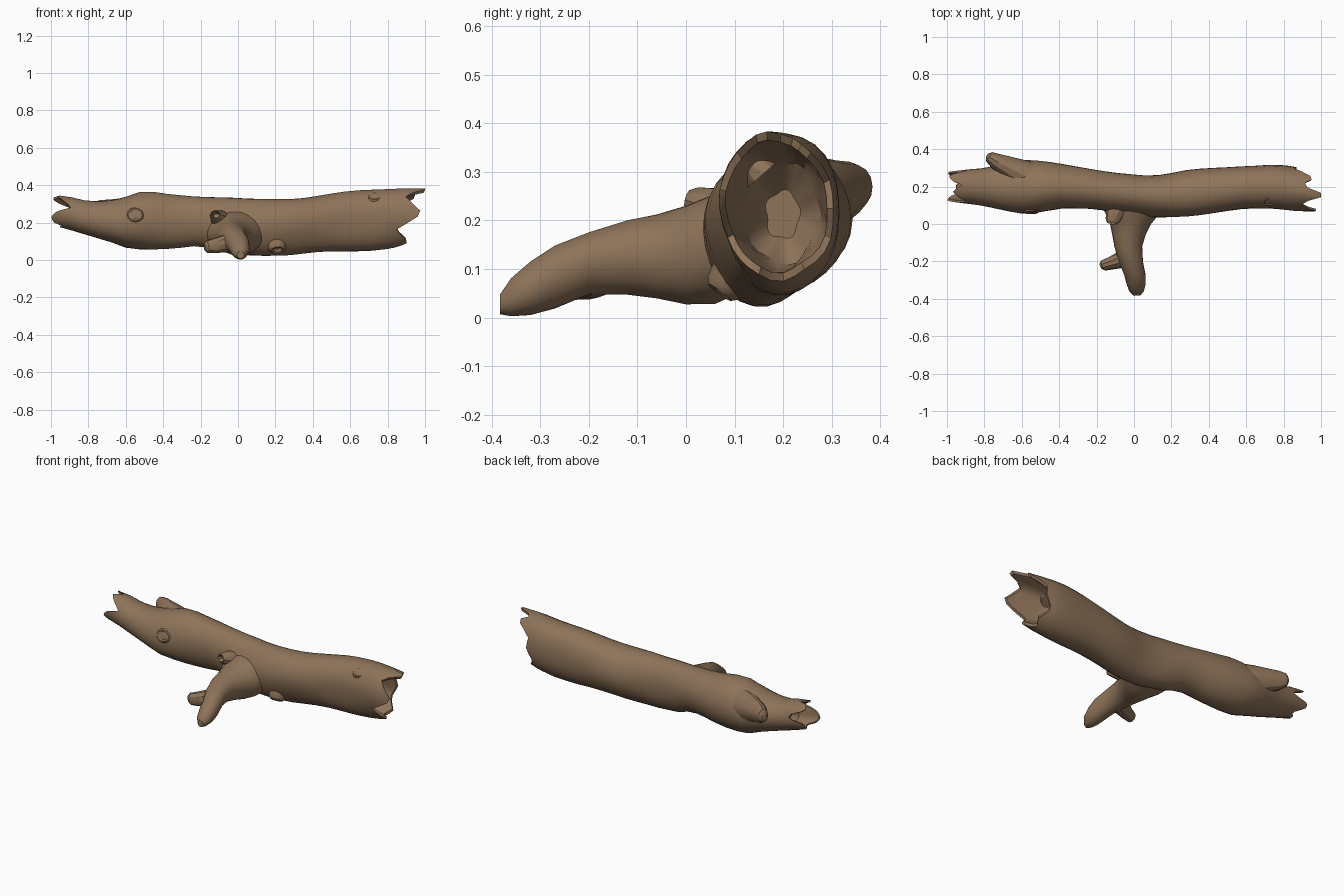
import bpy, bmesh, math
from mathutils import Vector, noise

if "Cube" in bpy.data.objects:
    bpy.data.objects.remove(bpy.data.objects["Cube"])

bark = bpy.data.materials.new("brown bark")
bark.diffuse_color = (0.27, 0.172, 0.1, 1)
bark.use_nodes = True
bark.node_tree.nodes["Principled BSDF"].inputs["Base Color"].default_value = bark.diffuse_color

SIDES = 30


def lerp_table(table, t):
    """Linear interpolation in rows of (key, values...)."""
    if t <= table[0][0]:
        return table[0][1:]
    for a, b in zip(table, table[1:]):
        if t <= b[0]:
            f = (t - a[0]) / (b[0] - a[0])
            return [p + (q - p) * f for p, q in zip(a[1:], b[1:])]
    return table[-1][1:]


def bark_noise(p, amount):
    return 1 + amount * noise.noise(Vector((p.x * 3, p.y * 7, p.z * 7)))


def skin(name, rings, angle=30):
    """Bridge closed rings of points, cap both ends."""
    bm = bmesh.new()
    vr = [[bm.verts.new(p) for p in ring] for ring in rings]
    n = len(vr[0])
    for a, b in zip(vr, vr[1:]):
        for i in range(n):
            j = (i + 1) % n
            bm.faces.new((a[i], a[j], b[j], b[i]))
    for ring in (vr[0], vr[-1]):
        c = sum((v.co for v in ring), Vector()) / n
        cv = bm.verts.new(c)
        for i in range(n):
            bm.faces.new((ring[i], ring[(i + 1) % n], cv))
    bmesh.ops.recalc_face_normals(bm, faces=bm.faces)
    me = bpy.data.meshes.new(name)
    bm.to_mesh(me)
    bm.free()
    me.materials.append(bark)
    ob = bpy.data.objects.new(name, me)
    bpy.context.collection.objects.link(ob)
    bpy.ops.object.select_all(action='DESELECT')
    ob.select_set(True)
    bpy.context.view_layer.objects.active = ob
    bpy.ops.object.shade_smooth_by_angle(angle=math.radians(angle))
    return ob


def limb(name, axis, sections, sides=14, rough=0.12):
    """Loft of ellipses (x, y, z, half width, half height) across a fixed axis."""
    axis = Vector(axis).normalized()
    side = axis.cross(Vector((0, 0, 1))).normalized()
    up = side.cross(axis)
    rings = []
    for x, y, z, w, h in sections:
        c = Vector((x, y, z))
        ring = []
        for i in range(sides):
            a = math.tau * i / sides
            d = side * w * math.cos(a) + up * h * math.sin(a)
            ring.append(c + d * bark_noise(c + d, rough))
        rings.append(ring)
    return skin(name, rings)


# Trunk outline: x, y min, y max, z min, z max
trunk = [
    (-1.0, .115, .285, .175, .35), (-.92, .11, .29, .165, .34),
    (-.8, .10, .295, .13, .315), (-.7, .08, .315, .095, .32),
    (-.6, .06, .335, .06, .34), (-.5, .06, .33, .05, .37),
    (-.4, .075, .32, .06, .355), (-.2, .075, .29, .085, .335),
    (-.08, .055, .275, .045, .33), (.05, .035, .262, .03, .325),
    (.15, .033, .262, .03, .33), (.3, .045, .29, .03, .335),
    (.5, .07, .305, .048, .355), (.6, .08, .315, .053, .365),
    (.75, .08, .325, .058, .37), (.85, .068, .31, .07, .375),
    (1.0, .065, .29, .085, .385)]

# Broken ends: angle in degrees (0 = back, 90 = top, 180 = front), x reached
right_end = [(0, .87), (25, .86), (50, .95), (62, .95), (78, .89), (95, 1.0),
             (108, 1.0), (128, .89), (150, .93), (168, .975), (180, .96),
             (205, .845), (235, .9), (252, .9), (272, .85), (300, .88),
             (330, .83), (360, .87)]
left_end = [(0, -.92), (18, -.88), (42, -.99), (68, -.98), (84, -.92),
            (105, -.97), (125, -.95), (155, -.89), (180, -.97), (200, -1.0),
            (225, -.99), (245, -.93), (270, -.96), (295, -.92), (325, -.99),
            (345, -1.0), (360, -.92)]


def trunk_point(x, a, scale=1.0):
    y0, y1, z0, z1 = lerp_table(trunk, x)
    c = Vector((x, (y0 + y1) / 2, (z0 + z1) / 2))
    d = Vector((0, math.cos(a) * (y1 - y0) / 2, math.sin(a) * (z1 - z0) / 2))
    return c + d * scale * bark_noise(c + d, .1)


angles = [math.tau * i / SIDES for i in range(SIDES)]


def broken_end(table, base, depth_steps):
    """Rings from the sound wood over the jagged rim and into the hollow."""
    tips = [lerp_table(table, math.degrees(a))[0] for a in angles]
    rings = [[trunk_point(base + (t - base) * f, a, s)
              for a, t in zip(angles, tips)]
             for f, s in ((.5, 1), (1, .97), (.97, .86))]
    for x, s in depth_steps:
        rings.append([trunk_point(x, a, s * (1 + .08 * math.sin(5 * a + 20 * x)))
                      for a in angles])
    return rings


left = broken_end(left_end, -.82, [(-.86, .7), (-.83, .35)])
right = broken_end(right_end, .79, [(.79, .74), (.72, .62), (.67, .3)])
middle = [[trunk_point(-.82 + 1.61 * k / 22, a) for a in angles] for k in range(23)]
skin("hollow_trunk", left[::-1] + middle + right)

# Side branch reaching the ground in front
limb("side_branch", (0, -1, 0), [
    (.0, .13, .17, .19, .11), (-.005, .06, .145, .15, .118),
    (-.015, .0, .128, .11, .102), (-.025, -.06, .122, .09, .088),
    (-.03, -.12, .12, .077, .079), (-.017, -.2, .109, .068, .066),
    (.005, -.27, .083, .06, .066), (.012, -.32, .061, .052, .056),
    (.014, -.36, .042, .038, .039), (.014, -.383, .027, .018, .02)], 18)

# Twig forking off the branch
limb("branch_twig", (-.9, -.35, -.15), [
    (-.02, -.17, .1, .06, .055), (-.08, -.195, .085, .045, .048),
    (-.13, -.212, .075, .034, .04), (-.165, -.222, .07, .028, .034),
    (-.178, -.226, .068, .014, .018)], 10)

# Snapped stub just above the branch
limb("snapped_stub", (-.25, -1, .25), [
    (-.08, .12, .2, .07, .06), (-.1, .06, .225, .052, .045),
    (-.115, .02, .238, .038, .032), (-.12, .004, .243, .026, .02),
    (-.115, .03, .236, .016, .012)], 10)

# Splinter standing off the back of the left end
limb("back_splinter", (-.75, .5, .05), [
    (-.53, .23, .235, .09, .1), (-.62, .275, .248, .075, .085),
    (-.69, .312, .26, .056, .065), (-.74, .338, .266, .042, .055),
    (-.775, .36, .27, .028, .038), (-.785, .367, .27, .012, .016)], 12)

# Healed knots: low collar with a sunken centre
def knot(name, centre, out, r):
    c, o = Vector(centre), Vector(out).normalized()
    rows = ((-.05, 1.5), (0, 1.15), (.012, .85), (.008, .6), (-.008, .35))
    limb(name, o, [(*(c + o * d), r * s * 1.2, r * s) for d, s in rows], 12)


knot("front_knot", (-.55, .072, .24), (0, -1, .25), .038)
knot("upper_knot", (.73, .125, .332), (0, -.7, .8), .028)
knot("low_knot", (.21, .075, .062), (.1, -.6, -.8), .035)
